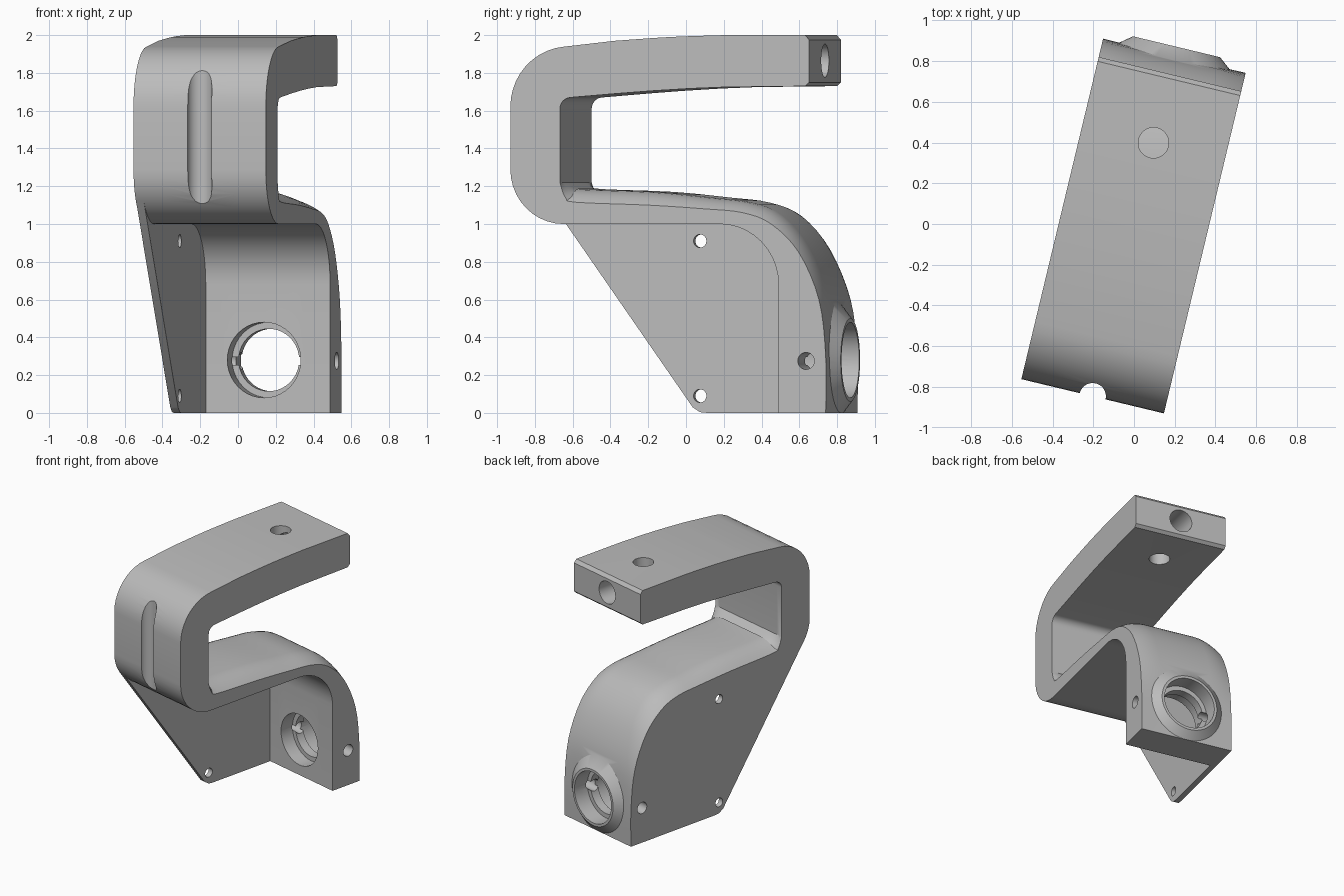
import bpy, bmesh, math
from mathutils import Vector, Matrix

if "Cube" in bpy.data.objects:
    bpy.data.objects.remove(bpy.data.objects["Cube"], do_unlink=True)

HALF = 0.36          # half width of the bracket
TURN = math.radians(-13.5)

grey = bpy.data.materials.new("satin grey")
grey.use_nodes = True
COLOUR = (0.5, 0.5, 0.5, 1)
grey.diffuse_color = COLOUR
grey.node_tree.nodes["Principled BSDF"].inputs["Base Color"].default_value = COLOUR


def finish(bm, name):
    bmesh.ops.recalc_face_normals(bm, faces=bm.faces)
    mesh = bpy.data.meshes.new(name)
    bm.to_mesh(mesh)
    bm.free()
    mesh.materials.append(grey)
    ob = bpy.data.objects.new(name, mesh)
    bpy.context.collection.objects.link(ob)
    return ob


def loft(name, sections):
    """Skin a row of closed sections, each a list of points, and cap the ends."""
    bm = bmesh.new()
    rings = [[bm.verts.new(p) for p in s] for s in sections]
    n = len(rings[0])
    for a, b in zip(rings, rings[1:]):
        for i in range(n):
            j = (i + 1) % n
            bm.faces.new((a[i], a[j], b[j], b[i]))
    bm.faces.new(rings[0])
    bm.faces.new(rings[-1])
    return finish(bm, name)


def rod(name, axis, centre, r1, length, r2=None, sides=40):
    """Cylinder or cone along an axis, r1 at its negative end."""
    bm = bmesh.new()
    turn = Vector((0, 0, 1)).rotation_difference(Vector(axis)).to_matrix().to_4x4()
    bmesh.ops.create_cone(bm, cap_ends=True, segments=sides, radius1=r1,
                          radius2=r1 if r2 is None else r2, depth=length,
                          matrix=Matrix.Translation(centre) @ turn)
    if r2 is not None:  # trim flush with the foot
        cut = bmesh.ops.bisect_plane(bm, geom=bm.verts[:] + bm.edges[:] + bm.faces[:],
                                     plane_co=(0, 0, 0), plane_no=(0, 0, -1), clear_outer=True)
        edges = [e for e in cut["geom_cut"] if isinstance(e, bmesh.types.BMEdge)]
        bmesh.ops.edgeloop_fill(bm, edges=edges)
    return finish(bm, name)


def combine(ob, tool, operation):
    mod = ob.modifiers.new("combine", "BOOLEAN")
    mod.operation, mod.solver, mod.object = operation, "EXACT", tool
    bpy.context.view_layer.objects.active = ob
    bpy.ops.object.modifier_apply(modifier=mod.name)
    bpy.data.objects.remove(tool, do_unlink=True)


def arc(cv, cz, r, start, end, steps=10):
    angles = [math.radians(start + (end - start) * i / steps) for i in range(steps + 1)]
    return [(cv + r * math.cos(a), cz + r * math.sin(a)) for a in angles]


def smooth(points, steps=4):
    """Catmull-Rom curve through the points."""
    p = [Vector(q) for q in points]
    p = [p[0]] + p + [p[-1]]
    out = []
    for a, b, c, d in zip(p, p[1:], p[2:], p[3:]):
        for i in range(steps):
            t = i / steps
            out.append(0.5 * (2 * b + (c - a) * t + (2 * a - 5 * b + 4 * c - d) * t ** 2
                              + (3 * b - a - 3 * c + d) * t ** 3))
    return out + [p[-1]]


# Side profile: upper arm, front wall, underside and foot
outside = [(0.757, 1.975), (0.735, 2.0)]
outside += [tuple(q) for q in smooth([(0.3, 2.0), (0, 1.99), (-0.3, 1.97)])]
outside += arc(-0.55, 1.62, 0.32, 95, 180)
outside += arc(-0.58, 1.29, 0.29, 180, 270)
underside = arc(0.27, 0.68, 0.32, 90, 0)
# Crowned upper face of the lower arm: position and crown height
crowned = smooth([(0.847, 0, 0), (0.847, 0.3, 0), (0.81, 0.6, 0.015), (0.70, 0.85, 0.03),
                  (0.55, 1.0, 0.05), (0.395, 1.06, 0.055), (0.19, 1.08, 0.06),
                  (-0.12, 1.1, 0.07), (-0.51, 1.115, 0.07), (-0.57, 1.14, 0.06), (-0.6, 1.22, 0)])
inside = arc(-0.54, 1.61, 0.06, 180, 95, 6)
inside += [(-0.3, 1.69), (-0.1, 1.705), (0.1, 1.717), (0.3, 1.725), (0.735, 1.73), (0.757, 1.75)]


def section(u):
    t = max(0, (abs(u) - 0.2) / (HALF - 0.2))
    swell = 1 - t * t
    crown = []
    for i, p in enumerate(crowned):
        run = crowned[min(i + 1, len(crowned) - 1)] - crowned[max(i - 1, 0)]
        normal = Vector((run.y, -run.x)).normalized()
        crown.append(tuple(Vector((p.x, p.y)) + normal * p.z * swell))
    ring = outside + underside + [(0.59, 0)] + crown + inside
    return [(u, v, z) for v, z in ring]


stations = [0.2, 0.24, 0.28, 0.31, 0.34, HALF]
body = loft("hook_body", [section(u) for u in [-s for s in reversed(stations)] + stations])

# Raised boss round the main bore
combine(body, rod("boss", (0, 1, 0), (0, 0.8475, 0.28), 0.34, 0.095, 0.22, 64), "UNION")

# Thin side plate closing one side
outline = [(-0.04, 0.03), (0.0, 0.004), (0.04, 0), (0.62, 0), (0.62, 0.7)]
outline += arc(0.27, 0.68, 0.35, 10, 90, 8)
outline += [(-0.58, 1.03), (-0.815, 1.12)]
plate = loft("side_plate", [[(u, v, z) for v, z in outline] for u in (-HALF + 0.001, -0.317)])

# Bores, cross hole and front groove in the body
X, Y, Z = (1, 0, 0), (0, 1, 0), (0, 0, 1)
for axis, centre, radius, length in (
        (Y, (0, 0.75, 0.28), 0.165, 0.8),    # main bore
        (Y, (0, 0.6, 0.28), 0.2, 0.2),       # inner counterbore
        (Y, (0, 0.87, 0.28), 0.2, 0.2),      # outer counterbore
        (X, (0, 0.74, 0.275), 0.045, 1.0),   # cross hole
        (Z, (0, 0.41, 1.87), 0.075, 0.5),    # arm hole
        (Y, (0, 0.6, 1.865), 0.088, 0.4),    # arm end hole
        (Z, (0, -0.87, 1.45), 0.065, 1.2)):  # front groove
    combine(body, rod("cutter", axis, centre, radius, length), "DIFFERENCE")

# Screw holes in the side plate
for z in (0.09, 0.91):
    combine(plate, rod("cutter", X, (-0.34, 0, z), 0.035, 0.2, sides=24), "DIFFERENCE")

for ob in (body, plate):
    ob.rotation_euler.z = TURN
    bpy.ops.object.select_all(action="DESELECT")
    ob.select_set(True)
    bpy.context.view_layer.objects.active = ob
    bpy.ops.object.shade_smooth_by_angle(angle=math.radians(30))
